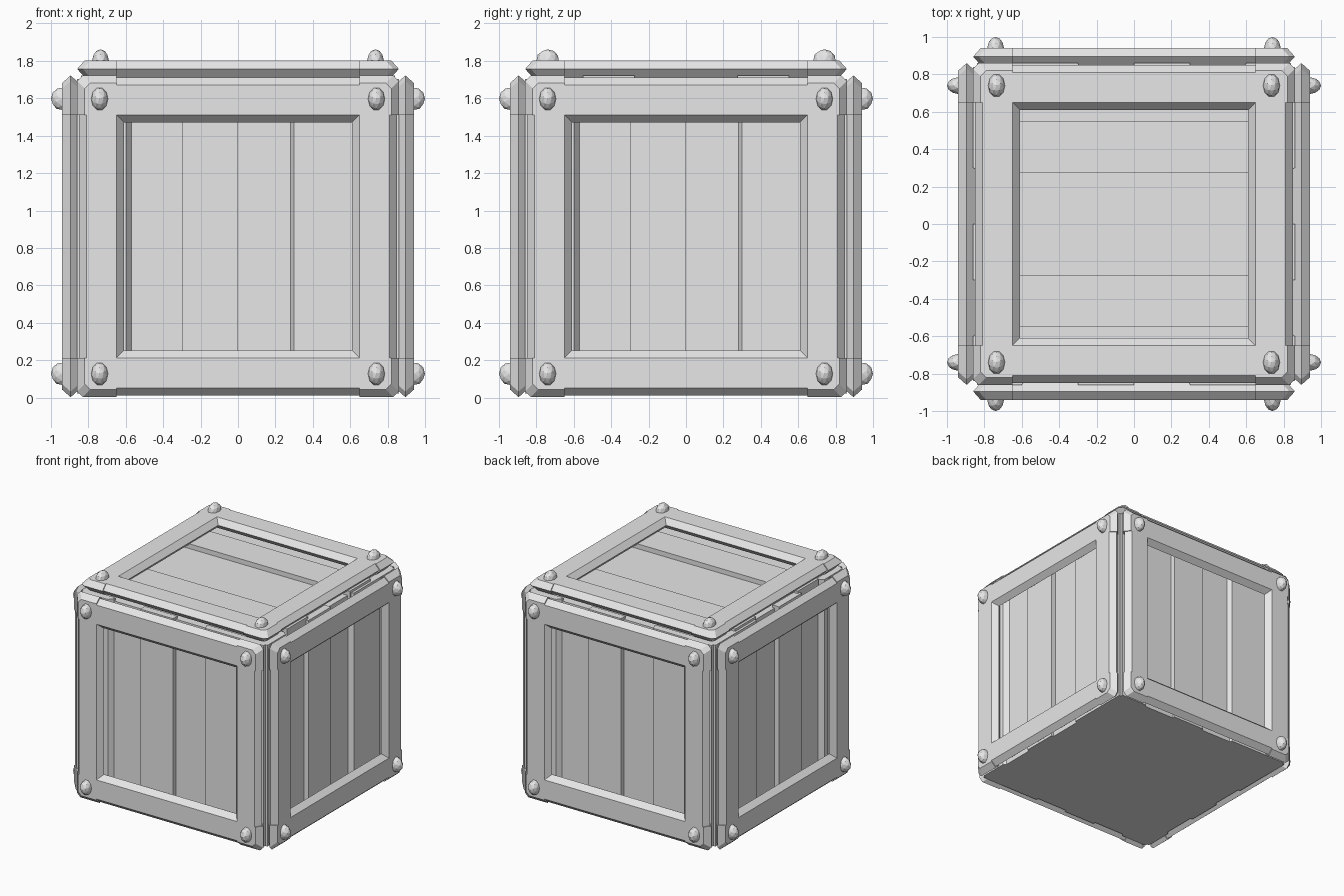
import bpy, bmesh, math
from mathutils import Matrix, Vector

cube = bpy.data.objects.get("Cube")
if cube:
    bpy.data.objects.remove(cube, do_unlink=True)

grey = bpy.data.materials.new("light_grey")
grey.use_nodes = True
grey.diffuse_color = (0.8, 0.8, 0.8, 1)
grey.node_tree.nodes["Principled BSDF"].inputs["Base Color"].default_value = grey.diffuse_color

CENTRE = Vector((0, 0, 0.862))
INNER = 0.65      # edge of the frame opening
STEP = 0.01       # corner blocks stand proud of the rails
CUT = 0.03        # corner blocks have clipped corners


def finish(bm, name, basis):
    bmesh.ops.remove_doubles(bm, verts=bm.verts, dist=0.0001)
    bmesh.ops.recalc_face_normals(bm, faces=bm.faces)
    mesh = bpy.data.meshes.new(name)
    bm.to_mesh(mesh)
    bm.free()
    mesh.materials.append(grey)
    obj = bpy.data.objects.new(name, mesh)
    obj.matrix_world = Matrix.Translation(CENTRE) @ basis
    bpy.context.collection.objects.link(obj)


def square_loop(r, step, cut):
    """Square outline with slightly larger, clipped corner blocks."""
    k = min(INNER, r)
    o = r + step
    side = [(o, -k), (r, -k), (r, k), (o, k), (o, o - cut), (o - cut, o)]
    pts = []
    for q in range(4):
        turn = Matrix.Rotation(q * math.pi / 2, 2)
        pts += [turn @ Vector(p) for p in side]
    return pts


def frame(name, basis):
    """Square frame with a six-sided section."""
    section = [(0.61, 0.895, 0, 0), (INNER, 0.94, 0, 0), (0.81, 0.94, STEP, CUT),
               (0.85, 0.895, STEP, CUT), (0.81, 0.85, STEP, CUT), (INNER, 0.85, 0, 0)]
    bm = bmesh.new()
    loops = [[bm.verts.new((p.x, p.y, w)) for p in square_loop(r, s, c)]
             for r, w, s, c in section]
    n = len(loops[0])
    for i, a in enumerate(loops):
        b = loops[(i + 1) % len(loops)]
        for j in range(n):
            bm.faces.new((a[j], a[(j + 1) % n], b[(j + 1) % n], b[j]))
    bmesh.ops.dissolve_degenerate(bm, dist=0.0001, edges=bm.edges)
    finish(bm, name, basis)


def plank(name, basis, left, right, slope_left, slope_right):
    """Raised board running along local v."""
    bm = bmesh.new()
    outline = [(left, 0.8), (left, 0.82), (left + slope_left, 0.86),
               (right - slope_right, 0.86), (right, 0.82), (right, 0.8)]
    face = bm.faces.new([bm.verts.new((u, -0.84, w)) for u, w in outline])
    ext = bmesh.ops.extrude_face_region(bm, geom=[face])
    moved = [e for e in ext["geom"] if isinstance(e, bmesh.types.BMVert)]
    bmesh.ops.translate(bm, verts=moved, vec=(0, 1.68, 0))
    finish(bm, name, basis)


def studs(name, basis, ru, rv):
    """Faceted domed stud at each frame corner."""
    bm = bmesh.new()
    for u in (-0.74, 0.74):
        for v in (-0.735, 0.735):
            m = (Matrix.Translation((u, v, 0.94)) @ Matrix.Diagonal((ru, rv, 0.06, 1))
                 @ Matrix.Rotation(math.pi / 2 if rv > ru else 0, 4, 'Z'))
            bmesh.ops.create_icosphere(bm, subdivisions=2, radius=1, matrix=m)
    finish(bm, name, basis)


def block(name, half, low, high):
    bm = bmesh.new()
    bmesh.ops.create_cube(bm, size=1, matrix=Matrix.Translation((0, 0, (low + high) / 2))
                          @ Matrix.Diagonal((2 * half, 2 * half, high - low, 1)))
    finish(bm, name, Matrix.Identity(4))


# Inner box, whose walls are the recessed boards, and the base
block("inner_box", 0.82, -0.82, 0.82)
block("base_plate", 0.84, -0.84, -0.8)

# Raised boards: left edge, right edge, and the slope on each edge
wall_planks = [(-0.84, -0.57, 0, 0.03), (-0.3, 0, 0, 0), (0.28, 0.84, 0.02, 0)]
mirrored_planks = [(-r, -l, sr, sl) for l, r, sl, sr in wall_planks]
lid_planks = [(-0.55, -0.275, 0, 0), (0.275, 0.55, 0, 0)]

# Four walls, then the lid
wall = Matrix.Rotation(math.pi / 2, 4, 'X')
panels = [(name, Matrix.Rotation(i * math.pi / 2, 4, 'Z') @ wall, planks, (0.045, 0.062))
          for i, (name, planks) in enumerate((("front", wall_planks), ("left", wall_planks),
                                              ("back", wall_planks), ("right", mirrored_planks)))]
panels.append(("lid", Matrix.Rotation(math.pi / 2, 4, 'Z'), lid_planks, (0.062, 0.045)))

for name, basis, planks, stud_size in panels:
    frame(name + "_frame", basis)
    for i, spec in enumerate(planks):
        plank(f"{name}_plank_{i + 1}", basis, *spec)
    studs(name + "_studs", basis, *stud_size)
